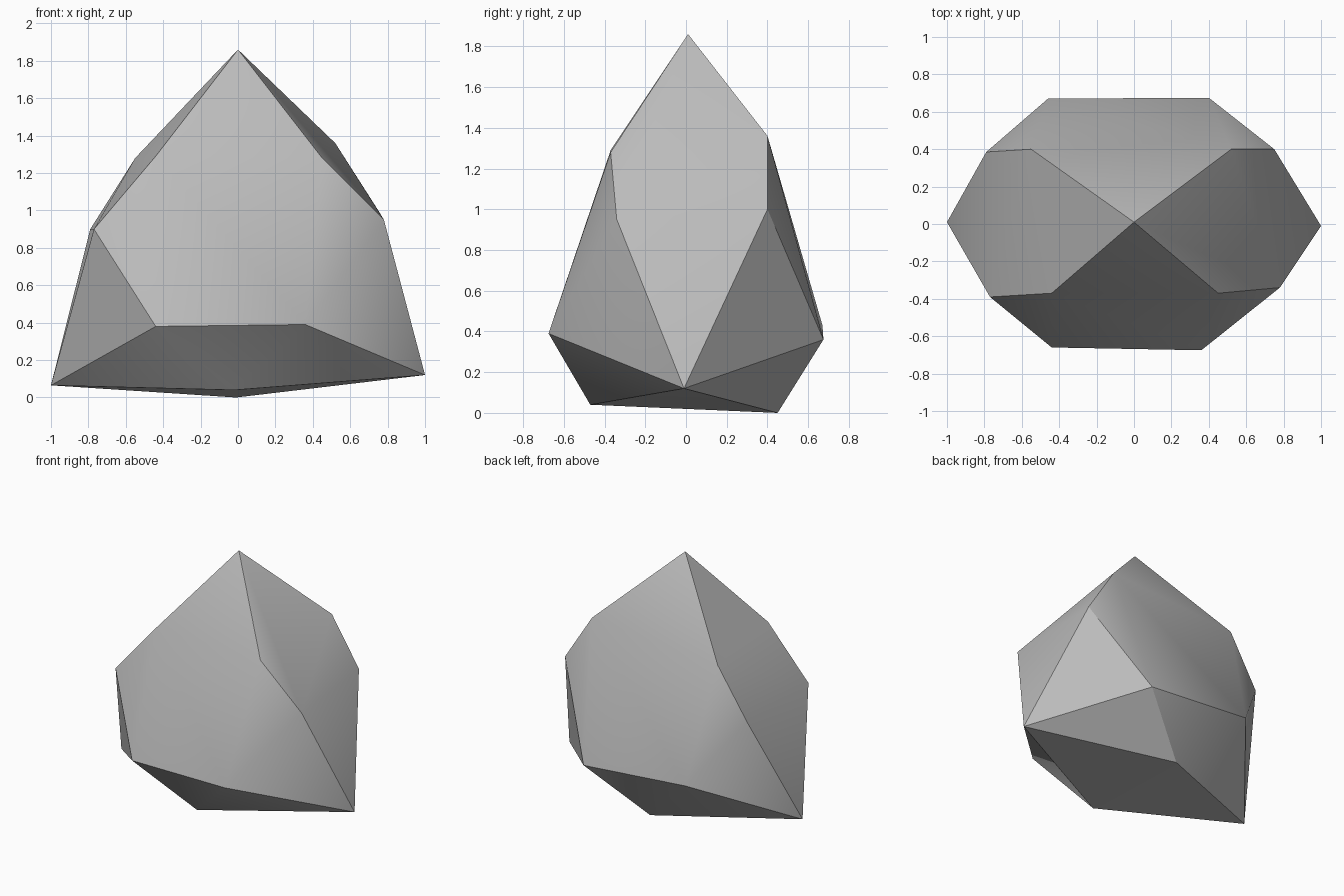
import bpy
import bmesh
from math import radians

if "Cube" in bpy.data.objects:
    bpy.data.objects.remove(bpy.data.objects["Cube"], do_unlink=True)

# Stone colour
GREY = (0.5, 0.5, 0.5, 1.0)
stone = bpy.data.materials.new("stone_grey")
stone.use_nodes = True
stone.diffuse_color = GREY
stone.node_tree.nodes["Principled BSDF"].inputs["Base Color"].default_value = GREY

# Corner points of the faceted stone
peak = [(0, 0.01, 1.86)]
shoulders = [(-0.44, -0.37, 1.29), (0.45, -0.37, 1.28),
             (0.52, 0.40, 1.36), (-0.55, 0.40, 1.28)]
waist = [(-0.77, -0.39, 0.90), (0.78, -0.34, 0.95),
         (0.75, 0.40, 1.00), (-0.79, 0.385, 0.90)]
belly = [(-0.44, -0.66, 0.38), (0.36, -0.675, 0.39),
         (0.40, 0.675, 0.36), (-0.46, 0.67, 0.43)]
side_tips = [(-1, 0.01, 0.065), (1, -0.01, 0.12)]
underside = [(-0.02, -0.47, 0.04), (-0.01, 0.45, 0)]

# Wrap the points in one convex shell
bm = bmesh.new()
for point in peak + shoulders + waist + belly + side_tips + underside:
    bm.verts.new(point)
bmesh.ops.convex_hull(bm, input=bm.verts)
bmesh.ops.recalc_face_normals(bm, faces=bm.faces)
mesh = bpy.data.meshes.new("rock")
bm.to_mesh(mesh)
bm.free()
mesh.materials.append(stone)
rock = bpy.data.objects.new("rock", mesh)
bpy.context.collection.objects.link(rock)

# Soft shading over shallow facets, crisp ridges elsewhere
bpy.ops.object.select_all(action="DESELECT")
rock.select_set(True)
bpy.context.view_layer.objects.active = rock
bpy.ops.object.shade_smooth_by_angle(angle=radians(31.9))
